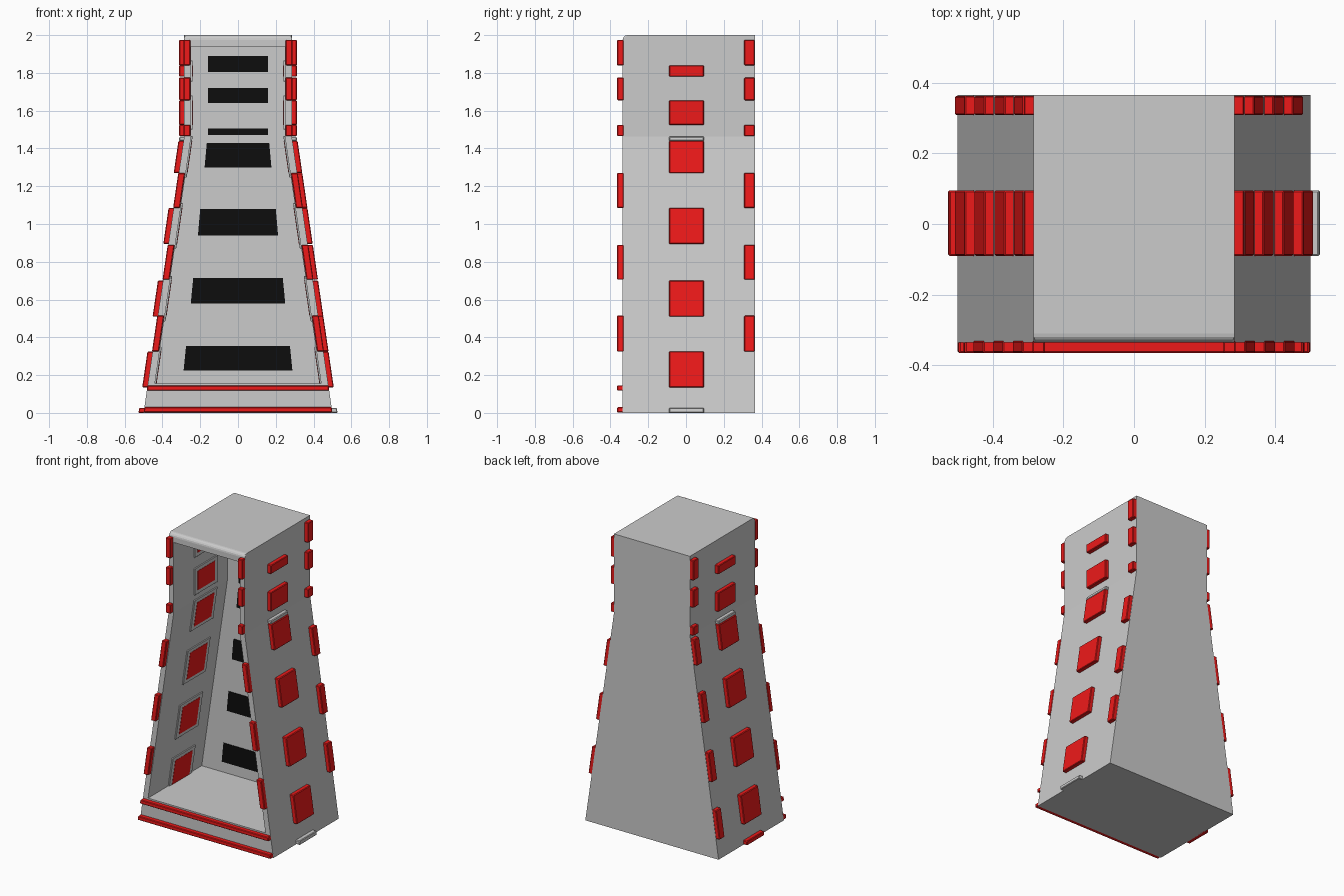
import bpy, bmesh

if "Cube" in bpy.data.objects:
    bpy.data.objects.remove(bpy.data.objects["Cube"])


def material(name, color):
    m = bpy.data.materials.new(name)
    m.diffuse_color = color
    m.use_nodes = True
    m.node_tree.nodes["Principled BSDF"].inputs["Base Color"].default_value = m.diffuse_color
    return m


RED = material("red", (0.85, 0.01, 0.01, 1))
BLACK = material("black", (0.004, 0.004, 0.004, 1))
KNEE = 1.463
FRONT, BACK, INNER_BACK, WALL = -0.335, 0.365, 0.24, 0.037


def half(z):
    """Half width of the tapered tower at height z."""
    return 0.285 + 0.215 * max(0, 1 - z / KNEE)


def finish(name, bm, mat=None, bevel=0):
    bmesh.ops.recalc_face_normals(bm, faces=bm.faces)
    me = bpy.data.meshes.new(name)
    bm.to_mesh(me)
    bm.free()
    ob = bpy.data.objects.new(name, me)
    bpy.context.collection.objects.link(ob)
    if mat:
        me.materials.append(mat)
    if bevel:
        mod = ob.modifiers.new("chamfer", 'BEVEL')
        mod.width, mod.segments = bevel, 1
    return ob


def prism(name, xa, xb, y0, y1, z0, z1, mat=None, bevel=0.004):
    """Block whose left and right faces follow the functions xa(z), xb(z)."""
    bm = bmesh.new()
    pts = [(xa(z0), z0), (xb(z0), z0), (xb(z1), z1), (xa(z1), z1)]
    f = bm.faces.new([bm.verts.new((x, y0, z)) for x, z in pts])
    ext = bmesh.ops.extrude_face_region(bm, geom=[f])["geom"]
    bmesh.ops.translate(bm, vec=(0, y1 - y0, 0),
                        verts=[v for v in ext if isinstance(v, bmesh.types.BMVert)])
    return finish(name, bm, mat, bevel)


def tile(name, s, d0, d1, y0, y1, z0, z1, mat=None, bevel=0.004):
    """Tile on wall s (+1 right, -1 left), spanning depths d0..d1 from its surface."""
    return prism(name, lambda z: s * (half(z) + d0), lambda z: s * (half(z) + d1),
                 y0, y1, z0, z1, mat, bevel)


# Hollow tower shell, open at the front
bm = bmesh.new()


def ring(y, d, zb, zt):
    pts = [(-1, zb), (1, zb), (1, KNEE), (1, zt), (-1, zt), (-1, KNEE)]
    return [bm.verts.new((s * (half(z) - d), y, z)) for s, z in pts]


rings = [ring(BACK, 0, 0, 2), ring(FRONT, 0, 0, 2),
         ring(FRONT, WALL, 0.155, 1.94), ring(INNER_BACK, WALL, 0.155, 1.94)]
for a, b in zip(rings, rings[1:]):
    for i in range(6):
        j = (i + 1) % 6
        bm.faces.new((a[i], a[j], b[j], b[i]))
bm.faces.new(rings[0])
bm.faces.new(rings[3])
lip = bm.edges.get((rings[1][3], rings[1][4]))
bmesh.ops.bevel(bm, geom=[lip], offset=0.025, segments=4, profile=0.5, affect='EDGES')
finish("tower_shell", bm)

# Tile rows by height
low = [(0.135, 0.325), (0.51, 0.70), (0.895, 1.085), (1.27, 1.44)]
center = low + [(1.525, 1.655), (1.78, 1.84)]
gaps = [(0.325, 0.515), (0.705, 0.89), (1.085, 1.27)]
upper = [(1.465, 1.525), (1.655, 1.775), (1.84, 1.975)]

for s, side in ((1, "right"), (-1, "left")):
    # Middle column outside, with framed panels showing inside
    for z0, z1 in center:
        tile(side + "_middle_tile", s, -0.01, 0.027, -0.09, 0.095, z0, z1, RED)
        tile(side + "_inner_frame", s, -0.045, -0.03, -0.12, 0.125,
             z0 - 0.025, z1 + 0.025, None, 0.002)
        tile(side + "_inner_panel", s, -0.0465, -0.04, -0.09, 0.095, z0, z1, RED, 0)
    tile(side + "_knee_tile", s, -0.01, 0.025, -0.09, 0.095, 1.44, 1.463)
    tile(side + "_base_tile", s, -0.01, 0.027, -0.09, 0.095, 0, 0.027,
         RED if s < 0 else None)
    # Rear corner column
    for z0, z1 in (gaps if s > 0 else low) + upper:
        tile(side + "_rear_tile", s, -0.01, 0.027, 0.308, 0.363, z0, z1, RED)
    # Front rim column
    for z0, z1 in gaps + upper:
        tile(side + "_front_tile", s, -0.033, 0.003, -0.365, -0.33, z0, z1, RED)

# Front base bars
for z0, z1 in ((0.003, 0.03), (0.118, 0.145)):
    prism("front_bar", lambda z: -half(z), half, -0.365, -0.33, z0, z1, RED)

# Black strips on the inner back wall: bottom, top, half widths
strips = [(0.225, 0.355, 0.288, 0.275), (0.58, 0.715, 0.25, 0.237),
          (0.94, 1.08, 0.212, 0.20), (1.30, 1.43, 0.177, 0.165),
          (1.47, 1.505, 0.16, 0.16), (1.64, 1.72, 0.16, 0.16), (1.805, 1.89, 0.16, 0.16)]
for z0, z1, w0, w1 in strips:
    w = lambda z: w0 if z == z0 else w1
    prism("back_strip", lambda z: -w(z), w, INNER_BACK - 0.004, INNER_BACK + 0.01,
          z0, z1, BLACK, 0)
